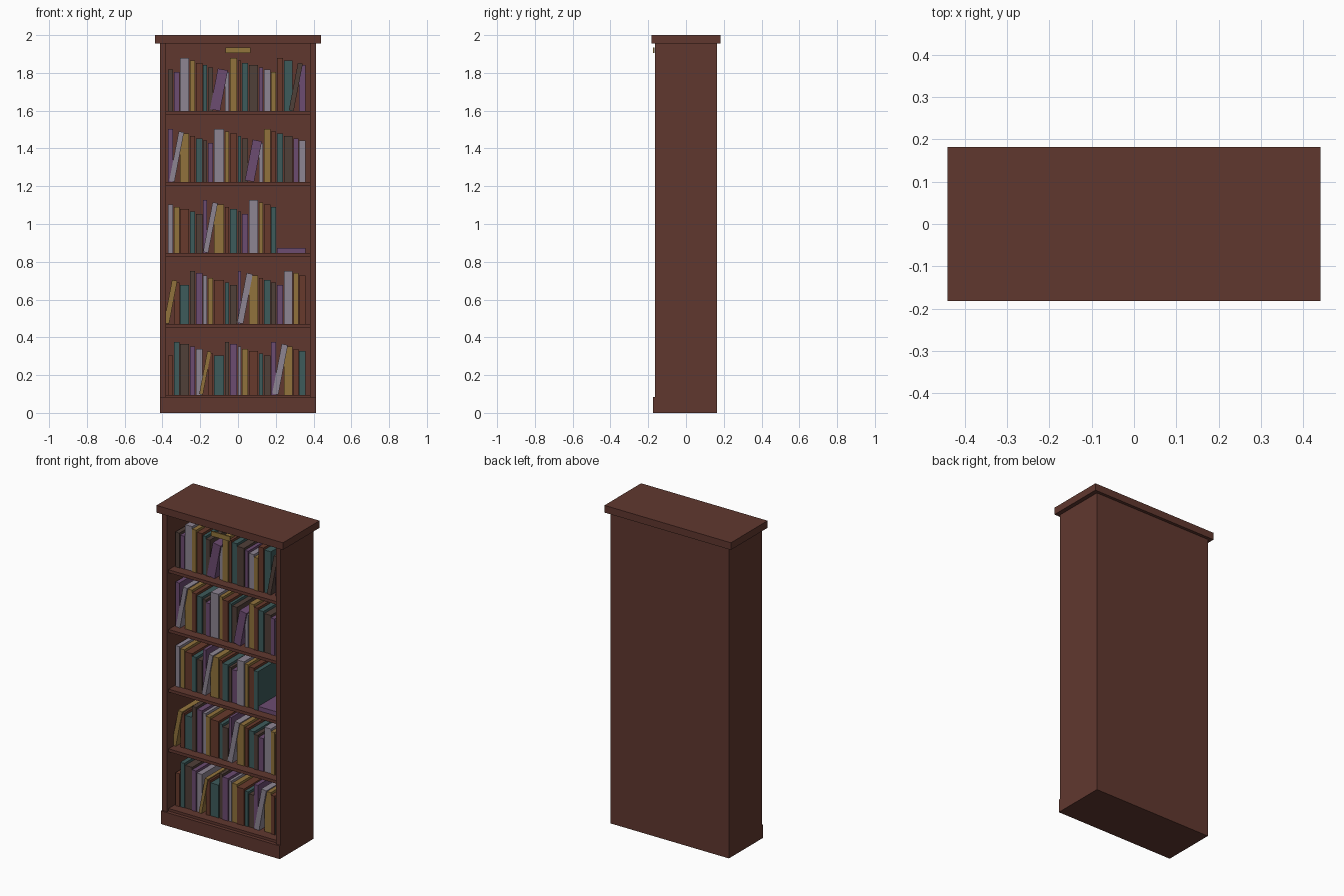
import bpy
import math

if "Cube" in bpy.data.objects:
    bpy.data.objects.remove(bpy.data.objects["Cube"])


def material(name, rgb):
    m = bpy.data.materials.new(name)
    m.diffuse_color = (*rgb, 1.0)
    m.use_nodes = True
    m.node_tree.nodes["Principled BSDF"].inputs["Base Color"].default_value = m.diffuse_color
    return m


wood = material("red_brown_wood", (0.118, 0.039, 0.028))
brass = material("brass", (0.29, 0.18, 0.045))
purple = material("purple_cloth", (0.15, 0.072, 0.165))
cloths = [
    purple,
    material("pale_grey_cloth", (0.27, 0.235, 0.29)),
    material("ochre_cloth", (0.285, 0.17, 0.045)),
    material("brick_cloth", (0.135, 0.042, 0.025)),
    material("teal_cloth", (0.047, 0.105, 0.105)),
    material("dark_brown_cloth", (0.08, 0.05, 0.04)),
]


def box(name, x, y, z, mat, lean=0.0):
    """Box from (min, max) spans, optionally tilted sideways about its centre."""
    spans = (x, y, z)
    bpy.ops.mesh.primitive_cube_add(
        size=1, location=[(a + b) / 2 for a, b in spans], rotation=(0, lean, 0))
    ob = bpy.context.object
    ob.name = name
    ob.scale = [b - a for a, b in spans]
    ob.data.materials.append(mat)
    return ob


# Case: sides, back, plinth and cornice
FRONT, BACK = -0.165, 0.163
for side, s in (("left", -1), ("right", 1)):
    box(side + "_side", sorted((s * 0.413, s * 0.38)), (FRONT, BACK - 0.02), (0, 1.955), wood)
box("back_panel", (-0.413, 0.413), (BACK - 0.02, BACK), (0, 1.955), wood)
box("base", (-0.38, 0.38), (FRONT, BACK - 0.02), (0, 0.08), wood)
box("plinth", (-0.413, 0.413), (-0.175, FRONT), (0, 0.083), wood)
box("cornice", (-0.44, 0.44), (-0.182, 0.182), (1.955, 2.0), wood)
box("brass_plate", (-0.065, 0.065), (-0.174, -0.166), (1.905, 1.935), brass)

# Shelves, each filled with a repeating run of books
WIDTHS = [0.032, 0.032, 0.052, 0.032, 0.039, 0.024, 0.032, 0.058, 0.027, 0.042,
          0.021, 0.037, 0.053, 0.027, 0.039, 0.030, 0.037, 0.050, 0.030, 0.039]
GAP = 0.004
BOOK_FRONT, BOOK_BACK = -0.092, 0.12
LEAN = 0.19

for row in range(5):
    top = 0.096 + row * 0.3755
    box(f"shelf_{row}", (-0.38, 0.38), (-0.147, BACK - 0.02), (top - 0.019, top), wood)

    x = -0.371
    for i, w in enumerate(WIDTHS):
        if row == 2 and i == 16:
            # One book lies flat in the space at the end of the middle shelf
            box("flat_book", (x, 0.358), (BOOK_FRONT, BOOK_BACK), (top, top + 0.027), purple)
            break
        height = 0.28 - 0.0122 * ((i - 1 - 2 * row) % 7)
        front = BOOK_FRONT + 0.003 * (i % 3)
        cloth = cloths[(3 + i - row) % 6]
        span = (x, x + w - GAP)
        if (i - 5 + 5 * row) % 11 == 0:
            # Leaning book, drawn slightly forward and resting on its lower corner
            bw = span[1] - span[0]
            rise = (height * (math.cos(LEAN) - 1) + bw * math.sin(LEAN)) / 2
            box(f"leaning_book_{row}_{i}", span, (BOOK_FRONT - 0.005, BOOK_BACK),
                (top + rise, top + rise + height), cloth, LEAN)
        else:
            box(f"book_{row}_{i}", span, (front, BOOK_BACK), (top, top + height), cloth)
        x += w
